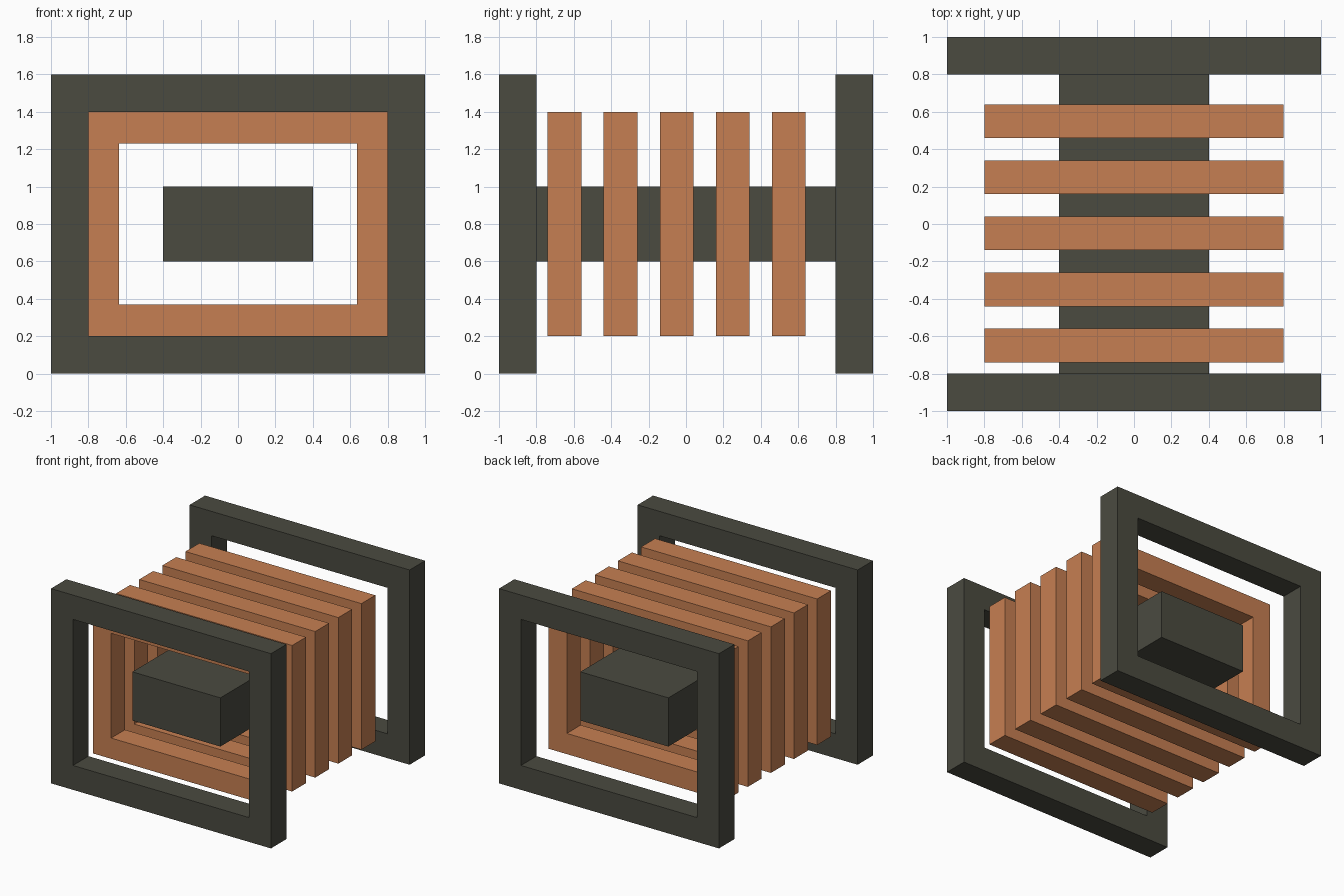
import bpy
import bmesh

if "Cube" in bpy.data.objects:
    bpy.data.objects.remove(bpy.data.objects["Cube"])


def make_material(name, color):
    mat = bpy.data.materials.new(name)
    mat.diffuse_color = (*color, 1.0)
    mat.use_nodes = True
    mat.node_tree.nodes["Principled BSDF"].inputs["Base Color"].default_value = mat.diffuse_color
    return mat


DARK = make_material("dark olive grey", (0.069, 0.069, 0.051))
COPPER = make_material("copper orange", (0.565, 0.212, 0.084))
MID_Z = 0.8


def finish(name, bm, mat):
    bmesh.ops.recalc_face_normals(bm, faces=bm.faces)
    mesh = bpy.data.meshes.new(name)
    bm.to_mesh(mesh)
    bm.free()
    mesh.materials.append(mat)
    obj = bpy.data.objects.new(name, mesh)
    bpy.context.collection.objects.link(obj)


def rectangle(bm, half_w, half_h, y):
    corners = ((-1, -1), (1, -1), (1, 1), (-1, 1))
    return [bm.verts.new((sx * half_w, y, MID_Z + sz * half_h)) for sx, sz in corners]


def ring(name, outer, inner, y0, y1, mat):
    """Rectangular ring: four profile loops bridged around the section."""
    bm = bmesh.new()
    loops = [rectangle(bm, *size, y) for size, y in
             ((outer, y0), (outer, y1), (inner, y1), (inner, y0))]
    for k in range(4):
        a, b = loops[k], loops[(k + 1) % 4]
        for i in range(4):
            j = (i + 1) % 4
            bm.faces.new((a[i], a[j], b[j], b[i]))
    finish(name, bm, mat)


# End frames
ring("front_frame", (1.0, 0.8), (0.8, 0.6), -1.0, -0.8, DARK)
ring("back_frame", (1.0, 0.8), (0.8, 0.6), 0.8, 1.0, DARK)

# Row of winding rings around the core
for n in range(5):
    y = -0.65 + 0.3 * n
    ring(f"winding_{n + 1}", (0.8, 0.6), (0.635, 0.43), y - 0.09, y + 0.09, COPPER)

# Central core bar
bm = bmesh.new()
bmesh.ops.create_cube(bm, size=1.0)
bmesh.ops.scale(bm, vec=(0.8, 1.6, 0.4), verts=bm.verts)
bmesh.ops.translate(bm, vec=(0, 0, MID_Z), verts=bm.verts)
finish("core", bm, DARK)
